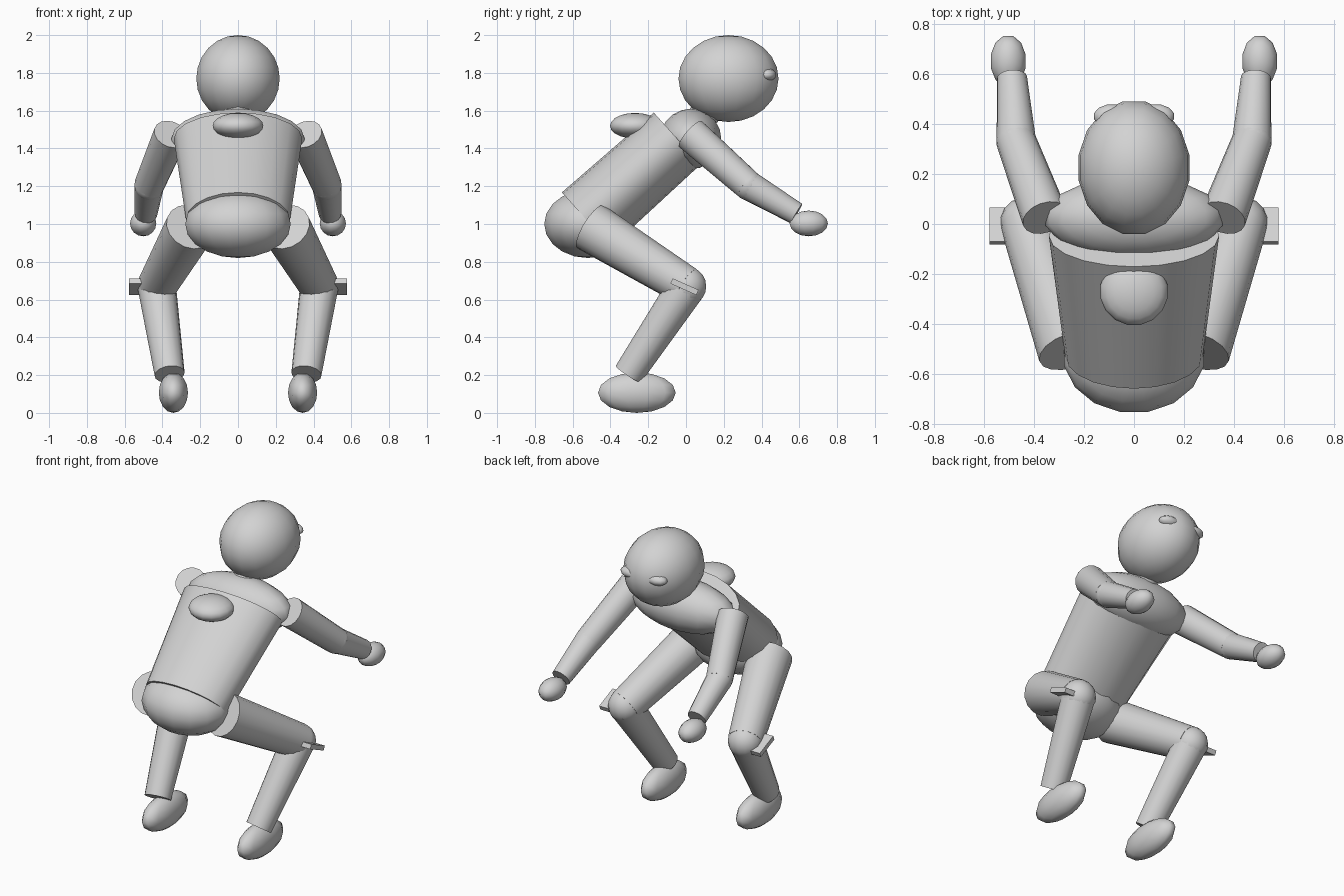
import bpy, bmesh, math
from mathutils import Vector, Matrix

if "Cube" in bpy.data.objects:
    bpy.data.objects.remove(bpy.data.objects["Cube"])

grey = bpy.data.materials.new("plain grey")
grey.use_nodes = True
COLOUR = (0.65, 0.65, 0.65, 1)
grey.diffuse_color = COLOUR
grey.node_tree.nodes["Principled BSDF"].inputs["Base Color"].default_value = COLOUR
parts = []


def finish(name, bm, matrix):
    mesh = bpy.data.meshes.new(name)
    bm.to_mesh(mesh)
    bm.free()
    mesh.materials.append(grey)
    obj = bpy.data.objects.new(name, mesh)
    obj.matrix_world = matrix
    bpy.context.scene.collection.objects.link(obj)
    parts.append(obj)
    return obj


def ellipsoid(name, centre, radii, segments=16, rings=10):
    bm = bmesh.new()
    turn = Matrix.Rotation(math.pi / segments, 4, 'Z')
    bmesh.ops.create_uvsphere(bm, u_segments=segments, v_segments=rings, radius=1,
                              matrix=Matrix.Diagonal((*radii, 1)) @ turn)
    return finish(name, bm, Matrix.Translation(centre))


def taper(name, start, end, r_start, r_end, segments=16):
    """Capped elliptical cone; each radius is an (x, depth) pair."""
    start, end = Vector(start), Vector(end)
    axis = end - start
    bm = bmesh.new()
    bmesh.ops.create_cone(bm, cap_ends=True, segments=segments,
                          radius1=1, radius2=1, depth=axis.length)
    for v in bm.verts:
        rx, ry = r_start if v.co.z < 0 else r_end
        v.co.x *= rx
        v.co.y *= ry
    spin = Vector((0, 0, 1)).rotation_difference(axis).to_matrix().to_4x4()
    return finish(name, bm, Matrix.Translation((start + end) / 2) @ spin)


def box(name, centre, size, tilt):
    bm = bmesh.new()
    bmesh.ops.create_cube(bm, size=1, matrix=Matrix.Diagonal((*size, 1)))
    return finish(name, bm, Matrix.Translation(centre) @ Matrix.Rotation(tilt, 4, 'X'))


# Head, neck and trunk, leaning towards +y
ellipsoid("head", (0, 0.225, 1.77), (0.225, 0.27, 0.23), 16, 12)
taper("neck", (0, 0.04, 1.5), (0, 0.17, 1.68), (0.08, 0.08), (0.08, 0.08))
ellipsoid("shoulders", (0, 0.025, 1.45), (0.36, 0.165, 0.16))
taper("torso", (0, -0.527, 1.022), (0, -0.047, 1.452), (0.275, 0.195), (0.34, 0.185), 20)
ellipsoid("pelvis", (0, -0.52, 1.0), (0.285, 0.235, 0.18))
ellipsoid("back_hump", (0, -0.27, 1.52), (0.137, 0.135, 0.068))

# Paired parts
for side, s in (("left", 1), ("right", -1)):
    ellipsoid(f"{side}_eye", (s * 0.09, 0.43, 1.79), (0.072, 0.048, 0.035), 12, 8)

    # Arm
    shoulder, elbow, wrist = (s * 0.355, 0.025, 1.475), (s * 0.47, 0.33, 1.205), (s * 0.487, 0.585, 1.055)
    taper(f"{side}_upper_arm", shoulder, elbow, (0.093, 0.093), (0.08, 0.08))
    ellipsoid(f"{side}_elbow", elbow, (0.08, 0.08, 0.08))
    taper(f"{side}_forearm", elbow, wrist, (0.079, 0.079), (0.06, 0.06))
    ellipsoid(f"{side}_hand", (s * 0.502, 0.65, 1.003), (0.072, 0.105, 0.068), 12, 8)

    # Leg
    hip, knee, ankle = (s * 0.25, -0.505, 0.985), (s * 0.43, 0.005, 0.67), (s * 0.362, -0.305, 0.205)
    taper(f"{side}_thigh", hip, knee, (0.135, 0.135), (0.105, 0.105))
    ellipsoid(f"{side}_knee", knee, (0.104, 0.104, 0.104))
    taper(f"{side}_shin", knee, ankle, (0.102, 0.102), (0.08, 0.08))
    ellipsoid(f"{side}_foot", (s * 0.342, -0.26, 0.107), (0.08, 0.213, 0.107), 12, 8)
    box(f"{side}_knee_plate", (s * 0.5, -0.008, 0.668), (0.152, 0.15, 0.03), math.radians(-24))

# Smooth the round surfaces, keeping cap and box edges sharp
bpy.ops.object.select_all(action='DESELECT')
for obj in parts:
    obj.select_set(True)
bpy.context.view_layer.objects.active = parts[0]
bpy.ops.object.shade_smooth_by_angle(angle=math.radians(60))
